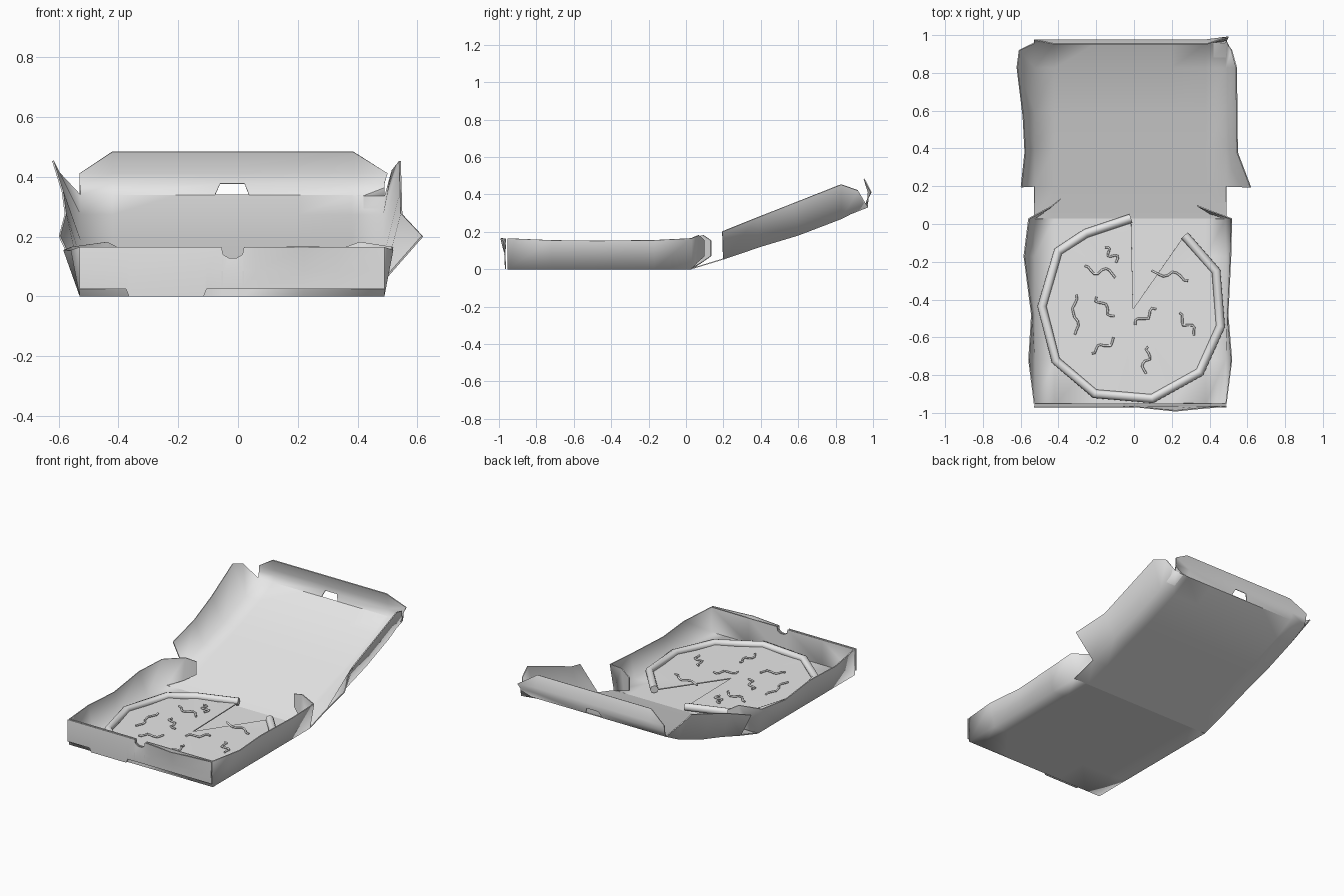
import bpy, bmesh, math, random
from mathutils import Vector

random.seed(4)
THICK = 0.006

if "Cube" in bpy.data.objects:
    bpy.data.objects.remove(bpy.data.objects["Cube"], do_unlink=True)

grey = bpy.data.materials.new("plain_grey")
grey.use_nodes = True
grey.diffuse_color = (0.8, 0.8, 0.8, 1)
grey.node_tree.nodes["Principled BSDF"].inputs["Base Color"].default_value = (0.8, 0.8, 0.8, 1)


class Sheet:
    """Folded card: faces share corners, then get a thin, sharp-rimmed thickness."""

    def __init__(self):
        self.bm = bmesh.new()
        self.corners = {}

    def vert(self, p):
        key = tuple(round(c, 4) for c in p)
        if key not in self.corners:
            self.corners[key] = self.bm.verts.new(key)
        return self.corners[key]

    def face(self, *points):
        verts = list(dict.fromkeys(self.vert(p) for p in points))
        if len(verts) > 2:
            self.bm.faces.new(verts)

    def strip(self, low, high, skip=()):
        for i in range(len(low) - 1):
            if i not in skip:
                self.face(low[i], low[i + 1], high[i + 1], high[i])

    def finish(self, name):
        bm = self.bm
        bmesh.ops.recalc_face_normals(bm, faces=bm.faces[:])
        bmesh.ops.solidify(bm, geom=bm.faces[:], thickness=THICK)
        bmesh.ops.recalc_face_normals(bm, faces=bm.faces[:])
        for f in bm.faces:
            f.smooth = True
            if min(e.calc_length() for e in f.edges) < THICK * 1.6:
                shorts = [e for e in f.edges if e.calc_length() < THICK * 1.6]
                if len(shorts) >= 2:
                    for e in f.edges:
                        e.smooth = False
        lift = -min(0, min(v.co.z for v in bm.verts))
        bmesh.ops.translate(bm, verts=bm.verts[:], vec=(0, 0, lift))
        mesh = bpy.data.meshes.new(name)
        bm.to_mesh(mesh)
        bm.free()
        mesh.materials.append(grey)
        obj = bpy.data.objects.new(name, mesh)
        bpy.context.collection.objects.link(obj)
        return obj


def tube(name, points, radius, sides=2):
    curve = bpy.data.curves.new(name, 'CURVE')
    curve.dimensions = '3D'
    curve.bevel_depth = radius
    curve.bevel_resolution = sides
    curve.use_fill_caps = True
    spline = curve.splines.new('POLY')
    spline.points.add(len(points) - 1)
    for sp, p in zip(spline.points, points):
        sp.co = (*p, 1)
    spline.use_smooth = True
    curve.materials.append(grey)
    obj = bpy.data.objects.new(name, curve)
    bpy.context.collection.objects.link(obj)
    return obj


LEFT, RIGHT, FRONT, HINGE = -0.53, 0.49, -0.955, 0.03
COLS = [LEFT, -0.42, -0.2, 0, 0.2, 0.38, RIGHT]

# Tray floor and bulging side walls
tray = Sheet()
ys = [FRONT, -0.72, -0.48, -0.17, HINGE]
for a, b in zip(ys, ys[1:]):
    tray.strip([(x, a, 0) for x in COLS], [(x, b, 0) for x in COLS])
wall_z = [0.165, 0.155, 0.152, 0.155, 0.165]
left_top = list(zip([LEFT, -0.56, -0.545, -0.585, -0.56], ys, wall_z))
right_top = list(zip([RIGHT, 0.52, 0.5, 0.515, 0.52], ys, wall_z))
tray.strip([(LEFT, y, 0) for y in ys], left_top)
tray.strip([(RIGHT, y, 0) for y in ys], right_top)

# Inner front wall with the finger notch
def notch_z(x):
    d = abs(x + 0.0175)
    return 0.165 if d > 0.036 else 0.14 if d > 0.03 else 0.128

notch = [-0.055, -0.05, -0.03, -0.005, 0.015, 0.02]
xs = [LEFT, -0.3] + notch + [0.22, RIGHT]
tray.strip([(x, FRONT, 0) for x in xs], [(x, FRONT, notch_z(x)) for x in xs])

# Back tabs folded inward from the side walls
for bottom, top, tips in (
        ((LEFT, HINGE, 0), left_top[-1], ((-0.45, 0.085), (-0.39, 0.135))),
        ((RIGHT, HINGE, 0), right_top[-1], ((0.40, 0.06), (0.335, 0.1)))):
    (x1, y1), (x2, y2) = tips
    tray.strip([bottom, (x1, y1, 0.035), (x2, y2, 0.07)],
               [top, (x1 + 0.01, y1 + 0.01, 0.182), (x2, y2, 0.155)])
tray.finish("tray")

# Outer front panel, with a locking tab reaching the ground
panel = Sheet()
steps = [(LEFT, 0.025), (-0.375, 0.025), (-0.365, 0), (-0.115, 0), (-0.105, 0.025)]
steps += [(x, 0.025) for x in notch + [0.06, 0.22, 0.33, RIGHT]]

def bulge(x):
    return -0.968 - 0.025 * max(0, 1 - abs(x - 0.22) / 0.24)

low = [(x, -0.968, z) for x, z in steps]
mid = [(x, -0.972, 0.085) for x, z in steps]
high = [(x, bulge(x), notch_z(x)) for x, z in steps]
panel.strip(low, mid)
panel.strip(mid, high)
panel.finish("front_panel")

# Sagging lid
lid = Sheet()
spine = [(HINGE, 0), (0.2, 0.052), (0.4, 0.12), (0.6, 0.18), (0.83, 0.268), (0.96, 0.335)]
for (ya, za), (yb, zb) in zip(spine, spine[1:]):
    lid.strip([(x, ya, za) for x in COLS], [(x, yb, zb) for x in COLS])

# Lid side flaps
flap_yz = [(0.195, 0.2), (0.38, 0.275), (0.57, 0.35), (0.83, 0.452), (0.92, 0.42)]
for side, tops in ((LEFT, (-0.6, -0.58, -0.59, -0.622, -0.61)),
                   (RIGHT, (0.62, 0.55, 0.548, 0.545, 0.52))):
    lid.strip([(side, y, z) for y, z in spine[1:]],
              [(x, y, z) for x, (y, z) in zip(tops, flap_yz)])

# Lid front flap with clipped corners and a slot
rows = [
    ([LEFT, -0.42, -0.078, 0.038, 0.385, RIGHT], 0.96, 0.335),
    ([LEFT, -0.42, -0.06, 0.022, 0.385, RIGHT], 0.975, 0.376),
    ([LEFT, -0.42, -0.06, 0.022, 0.385, 0.5], 0.978, 0.412),
]
points = [[(x, y + (0.015 if z > 0.4 and x > 0.45 else 0), z) for x in row]
          for row, y, z in rows]
ridge = [points[2][0]] + [(x, 0.955, 0.485) for x in rows[2][0][1:-1]] + [points[2][-1]]
lid.strip(points[0], points[1], skip=(2,))
lid.strip(points[1], points[2])
lid.strip(points[2], ridge)
lid.finish("lid")

# Pizza base: a fan with one slice missing
centre = Vector((-0.005, -0.45))
rim = [(-0.016, 0.053), (-0.265, -0.03), (-0.42, -0.13), (-0.51, -0.435),
       (-0.434, -0.735), (-0.217, -0.92), (0.1, -0.947), (0.365, -0.8),
       (0.48, -0.545), (0.455, -0.24), (0.28, -0.042)]
rim = [centre + (Vector(p) - centre) * 0.955 for p in rim]
pizza = Sheet()
edge = []
for a, b in zip(rim, rim[1:]):
    edge += [(*a, 0.034), (*((a + b) / 2), 0.028)]
edge.append((*rim[-1], 0.034))
for a, b in zip(edge, edge[1:]):
    pizza.face((*centre, 0.032), a, b)
pizza.finish("pizza_base")

# Crust around the rim
tube("crust", [(*p, 0.036) for p in rim], 0.024)

# Wiggly topping strips: x, y, length, angle
strips = [(-0.12, -0.16, 0.1, -50), (-0.18, -0.25, 0.17, -10), (-0.31, -0.48, 0.21, 95),
          (-0.155, -0.44, 0.14, -50), (-0.165, -0.645, 0.14, 25), (0.065, -0.72, 0.14, 75),
          (0.06, -0.49, 0.14, 35), (0.28, -0.53, 0.14, -50), (0.19, -0.27, 0.2, -8)]
for i, (x, y, length, angle) in enumerate(strips):
    a = math.radians(angle)
    path = []
    for k in range(10):
        u = (k / 9 - 0.5) * length
        v = 0.016 * math.sin(k * 1.1 + i) + random.uniform(-0.006, 0.006)
        path.append((x + u * math.cos(a) - v * math.sin(a),
                     y + u * math.sin(a) + v * math.cos(a), 0.038))
    tube(f"topping_strip_{i + 1}", path, 0.006, 1)
